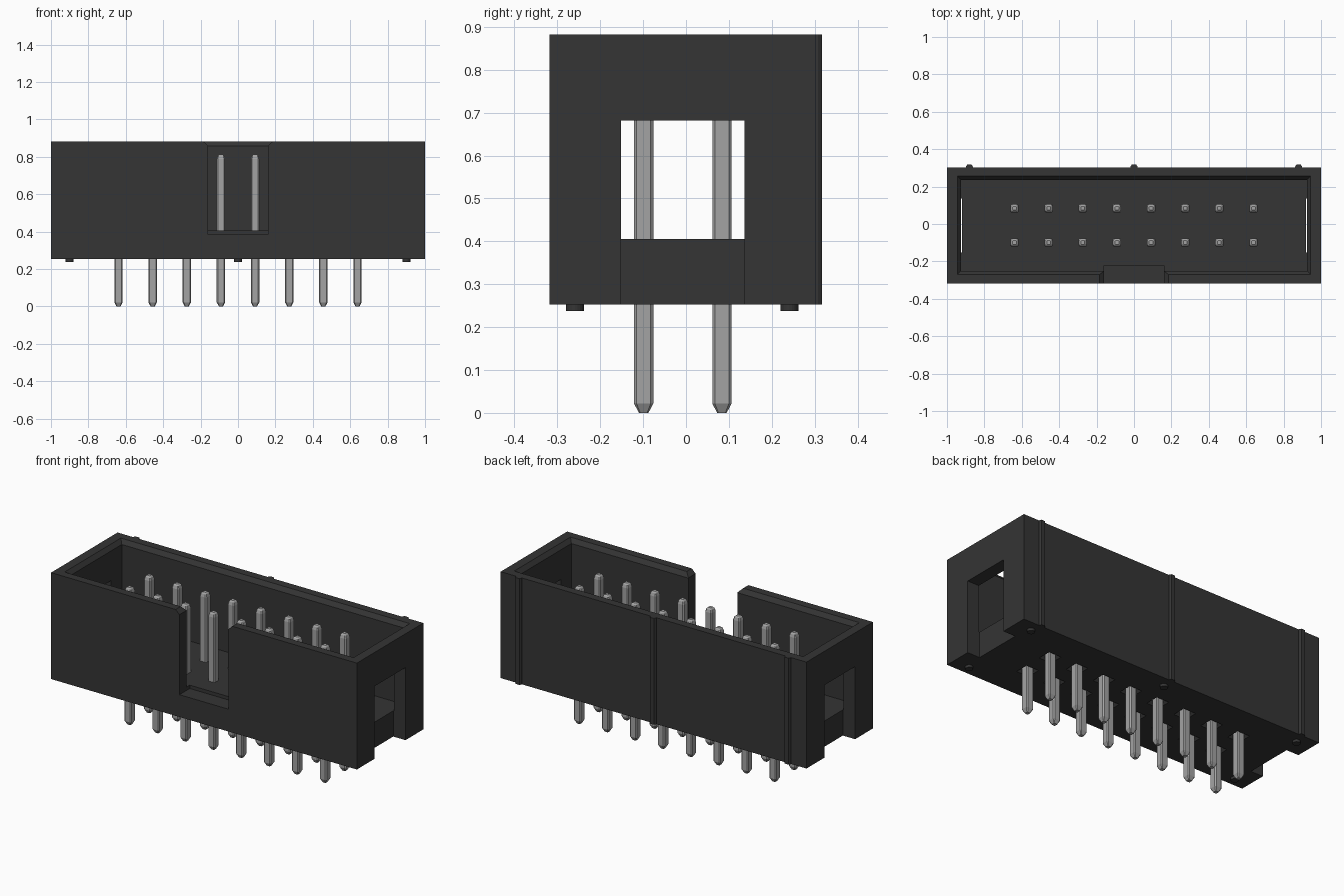
import bpy, bmesh, math

cube = bpy.data.objects.get("Cube")
if cube:
    bpy.data.objects.remove(cube, do_unlink=True)


def material(name, rgb, rough):
    m = bpy.data.materials.new(name)
    m.use_nodes = True
    m.diffuse_color = (*rgb, 1)
    b = m.node_tree.nodes["Principled BSDF"]
    b.inputs["Base Color"].default_value = (*rgb, 1)
    b.inputs["Roughness"].default_value = rough
    return m


PLASTIC = material("black plastic", (0.035, 0.035, 0.035), 0.6)
METAL = material("pin grey", (0.37, 0.37, 0.37), 0.5)


def loft(bm, rings):
    """Skin a closed solid through rings of equal point count."""
    vs = [[bm.verts.new(p) for p in r] for r in rings]
    n = len(vs[0])
    for a, b in zip(vs, vs[1:]):
        for i in range(n):
            bm.faces.new((a[i], a[(i + 1) % n], b[(i + 1) % n], b[i]))
    bm.faces.new(vs[0][::-1])
    bm.faces.new(vs[-1])


def rect(cx, cy, hx, hy, z):
    return [(cx + sx * hx, cy + sy * hy, z)
            for sx, sy in ((-1, -1), (1, -1), (1, 1), (-1, 1))]


def octagon(h, c, z):
    pts = [(-h + c, -h), (h - c, -h), (h, -h + c), (h, h - c),
           (h - c, h), (-h + c, h), (-h, h - c), (-h, -h + c)]
    return [(x, y, z) for x, y in pts]


def make(name, solids, mat):
    bm = bmesh.new()
    for rings in solids:
        loft(bm, rings)
    bmesh.ops.recalc_face_normals(bm, faces=bm.faces)
    me = bpy.data.meshes.new(name)
    bm.to_mesh(me)
    bm.free()
    me.materials.append(mat)
    ob = bpy.data.objects.new(name, me)
    bpy.context.collection.objects.link(ob)
    return ob


def cut(ob, solids):
    """Subtract the solids, then discard the cutter."""
    cutter = make("cutter", solids, PLASTIC)
    cutter.hide_render = True
    mod = ob.modifiers.new("cut", "BOOLEAN")
    mod.operation, mod.solver, mod.object = "DIFFERENCE", "EXACT", cutter
    bpy.context.view_layer.objects.active = ob
    bpy.ops.object.modifier_apply(modifier=mod.name)
    bpy.data.objects.remove(cutter, do_unlink=True)


CY = -0.0075                     # centre line of the housing
BOTTOM, FLOOR, TOP = 0.253, 0.405, 0.882
PITCH = 0.1825
pin_spots = [((i - 3.5) * PITCH, CY + s * PITCH / 2)
             for i in range(8) for s in (-1, 1)]

# Housing with an open cavity and chamfered rim
housing = make("housing", [[rect(0, CY, 1, 0.3105, BOTTOM),
                            rect(0, CY, 1, 0.3105, TOP)]], PLASTIC)
cut(housing, [[rect(0, CY, 0.925, 0.243, FLOOR),
               rect(0, CY, 0.925, 0.243, TOP - 0.025),
               rect(0, CY, 0.945, 0.263, TOP),
               rect(0, CY, 0.945, 0.263, TOP + 0.1)]])

# Slots in both end walls
cut(housing, [[rect(s * 1.02, CY, 0.1, 0.144, 0.2),
               rect(s * 1.02, CY, 0.1, 0.144, 0.682)] for s in (-1, 1)])

# Key notch in the front wall, flared at the top
key = [(-0.16, 0.385), (0.16, 0.385), (0.16, 0.858), (0.185, TOP),
       (0.185, 0.95), (-0.185, 0.95), (-0.185, TOP), (-0.16, 0.858)]
cut(housing, [[[(x, y, z) for x, z in key] for y in (-0.4, -0.222)]])

# Countersinks under the pins
cut(housing, [[rect(x, y, 0.048, 0.048, BOTTOM - 0.01),
               rect(x, y, 0.021, 0.021, BOTTOM + 0.025)] for x, y in pin_spots])

# Ribs down the back wall
for label, x in (("left", 0.88), ("middle", 0), ("right", -0.88)):
    prof = [(x - 0.018, 0.298), (x + 0.018, 0.298), (x + 0.018, 0.308),
            (x + 0.012, 0.3175), (x - 0.012, 0.3175), (x - 0.018, 0.308)]
    make("back_rib_" + label,
         [[[(px, py, z) for px, py in prof] for z in (BOTTOM, TOP)]], PLASTIC)

# Small round stand-off feet
for i, (x, y) in enumerate([(-0.9, -0.259), (0.9, -0.259),
                            (-0.9, 0.241), (0, 0.241), (0.9, 0.241)]):
    ring = [(x + 0.021 * math.cos(a), y + 0.021 * math.sin(a))
            for a in (k * math.tau / 20 for k in range(20))]
    make(f"foot_{i + 1}", [[[(px, py, z) for px, py in ring]
                            for z in (0.238, BOTTOM + 0.01)]], PLASTIC)

# Contact pins, all sharing one mesh
pin_rings = [octagon(h, c, z) for h, c, z in (
    (0.011, 0.003, 0.0), (0.0225, 0.006, 0.022), (0.0225, 0.006, 0.788),
    (0.018, 0.005, 0.804), (0.010, 0.003, 0.812))]
first = make("pin_1", [pin_rings], METAL)
for i, (x, y) in enumerate(pin_spots):
    ob = first
    if i:
        ob = bpy.data.objects.new(f"pin_{i + 1}", first.data)
        bpy.context.collection.objects.link(ob)
    ob.location = (x, y, 0)
